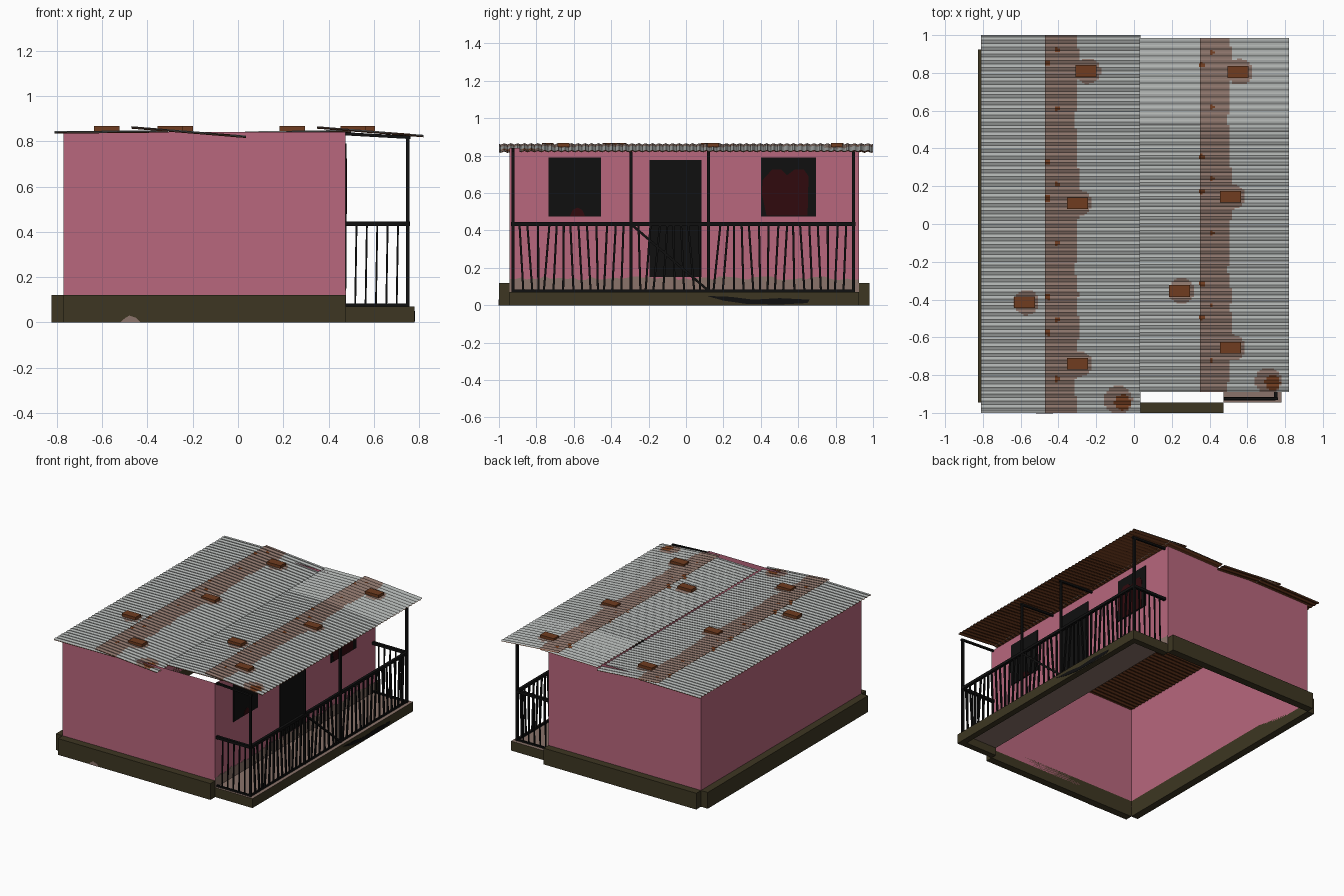
import bpy, bmesh, math, random
from mathutils import Vector

if "Cube" in bpy.data.objects:
    bpy.data.objects.remove(bpy.data.objects["Cube"])

random.seed(4)

def mat(name, r, g, b):
    m = bpy.data.materials.new(name)
    m.diffuse_color = (r, g, b, 1)
    m.use_nodes = True
    m.node_tree.nodes["Principled BSDF"].inputs["Base Color"].default_value = m.diffuse_color
    return m

PINK = mat("pink_plaster", 0.48, 0.135, 0.205)
GREY = mat("zinc_grey", 0.42, 0.44, 0.43)
DIRT = mat("dusty_taupe", 0.26, 0.175, 0.145)
RUST = mat("brick_rust", 0.16, 0.045, 0.014)
OLIVE = mat("dark_olive_concrete", 0.047, 0.037, 0.016)
BLACK = mat("black_iron", 0.005, 0.005, 0.005)
RED = mat("dark_red_cloth", 0.03, 0.003, 0.004)

def finish(name, bm, *mats, fix=True):
    if fix:
        bmesh.ops.recalc_face_normals(bm, faces=bm.faces)
    me = bpy.data.meshes.new(name)
    bm.to_mesh(me)
    bm.free()
    for m in mats:
        me.materials.append(m)
    ob = bpy.data.objects.new(name, me)
    bpy.context.collection.objects.link(ob)
    return ob

def add_box(bm, x0, x1, y0, y1, z0, z1):
    vs = bmesh.ops.create_cube(bm, size=1)["verts"]
    for v in vs:
        v.co = Vector((x0 + (v.co.x + .5) * (x1 - x0),
                       y0 + (v.co.y + .5) * (y1 - y0),
                       z0 + (v.co.z + .5) * (z1 - z0)))

def add_bar(bm, p, q, w):
    # square bar running from p to q
    p, q = Vector(p), Vector(q)
    d = q - p
    rot = d.to_track_quat('Z', 'Y')
    for v in bmesh.ops.create_cube(bm, size=1)["verts"]:
        c = Vector((v.co.x * w, v.co.y * w, v.co.z * d.length))
        v.co = (p + q) / 2 + rot @ c

def box(name, m, *dims):
    bm = bmesh.new()
    add_box(bm, *dims)
    return finish(name, bm, m)

def plate(name, m, pts, axis, at, t):
    # thin outline plate on a wall facing along the axis; pts are (across, z)
    def put(a, z, d):
        return (d, a, z) if axis == 'x' else (a, d, z)
    bm = bmesh.new()
    f = bm.faces.new([bm.verts.new(put(a, z, at)) for a, z in pts])
    ext = bmesh.ops.extrude_face_region(bm, geom=[f])["geom"]
    bmesh.ops.translate(bm, verts=[g for g in ext if isinstance(g, bmesh.types.BMVert)],
                        vec=put(0, 0, t))
    finish(name, bm, m)

# house limits
X0, X1, Y0, Y1 = -0.77, 0.475, -0.945, 0.925
FLOOR, TOP = 0.07, 0.84

# open shell of four thin walls
bm = bmesh.new()
ring = [(X0, Y0), (X1, Y0), (X1, Y1), (X0, Y1)]
lo = [bm.verts.new((x, y, FLOOR)) for x, y in ring]
hi = [bm.verts.new((x, y, TOP)) for x, y in ring]
for i in range(4):
    j = (i + 1) % 4
    bm.faces.new((lo[i], lo[j], hi[j], hi[i]))
finish("walls", bm, PINK, fix=False)

# foundation beams outside the walls
T = 0.055
box("left_foundation", OLIVE, X0 - T, X0, Y0, Y1, 0, 0.12)
box("front_foundation", OLIVE, X0, X1, Y0 - T, Y0, 0, 0.12)
box("back_foundation", OLIVE, X0, X1, Y1, Y1 + T, 0, 0.12)

# porch slab on a rim: dusty top and underside, concrete edges
slab = box("porch_slab", DIRT, X1, 0.78, Y0, Y1, 0.058, FLOOR)
slab.data.materials.append(OLIVE)
for p in slab.data.polygons:
    p.material_index = 0 if abs(p.normal.z) > 0.5 else 1
bm = bmesh.new()
add_box(bm, 0.735, 0.78, Y0, Y1, 0, 0.058)
add_box(bm, X1, 0.735, Y0, Y0 + 0.045, 0, 0.058)
add_box(bm, X1, 0.735, Y1 - 0.045, Y1, 0, 0.058)
finish("porch_rim", bm, OLIVE)

# dirt splash along the foot of the porch wall, stains on the concrete
edge = [(Y1 - i * (Y1 - Y0) / 60, 0.145 + random.uniform(-.012, .012)) for i in range(61)]
plate("wall_dirt", DIRT, [(Y0, FLOOR), (Y1, FLOOR)] + edge, 'x', X1, 0.002)
plate("porch_stain", BLACK, [(.11, .05), (.2, .025), (.32, .008), (.5, .004), (.65, .012),
                             (.66, .03), (.5, .038), (.36, .03), (.24, .045)], 'x', 0.78, 0.002)
plate("front_stain", DIRT, [(-.52, 0), (-.43, 0), (-.45, .02), (-.48, .03), (-.5, .018)],
      'y', Y0 - T, -0.002)

# door, windows and the cloth behind them
def opening(name, a, b, c, d):
    box(name, BLACK, X1, X1 + 0.005, a, b, c, d)
opening("left_window", -0.735, -0.455, 0.475, 0.79)
opening("right_window", 0.40, 0.695, 0.475, 0.79)
opening("door", -0.195, 0.083, 0.15, 0.778)
plate("large_curtain", RED, [(.43, .48), (.65, .48), (.655, .69), (.63, .725), (.58, .725),
                             (.54, .695), (.51, .725), (.46, .725), (.41, .67), (.405, .6)],
      'x', X1 + 0.005, 0.002)
plate("small_curtain", RED, [(-.62, .478), (-.54, .478), (-.555, .51), (-.58, .522), (-.605, .51)],
      'x', X1 + 0.005, 0.002)

# porch posts with roof arms
PX, RAIL = 0.75, 0.435
posts = [-0.925, -0.295, 0.12, 0.895]
bm = bmesh.new()
for y in posts:
    add_bar(bm, (PX, y, FLOOR), (PX, y, 0.822), 0.016)
    add_bar(bm, (X1, y, 0.833), (PX + 0.012, y, 0.817), 0.014)
finish("posts_and_arms", bm, BLACK)

# rails and gate brace
bm = bmesh.new()
for z, w in ((RAIL, 0.02), (0.077, 0.012)):
    add_bar(bm, (PX, posts[0], z), (PX, posts[3], z), w)
    for y in (posts[0], posts[3]):
        add_bar(bm, (X1, y, z), (PX, y, z), w)
add_bar(bm, (PX, -0.29, 0.43), (PX, 0.12, 0.078), 0.013)
finish("rails", bm, BLACK)

# leaning balusters
bm = bmesh.new()
for a, b in zip(posts, posts[1:]):
    n = round((b - a) / 0.045)
    for i in range(1, n):
        y = a + (b - a) * i / n
        lean = 0.014 * math.sin(i * 0.9 + a * 3) + random.uniform(-.006, .006)
        add_bar(bm, (PX, y - lean, 0.075), (PX, y + lean, RAIL), 0.011)
for y in (posts[0], posts[3]):
    for i in range(1, 6):
        x = X1 + (PX - X1) * i / 6
        add_bar(bm, (x - .003, y, 0.075), (x + .003, y, RAIL), 0.008)
finish("balusters", bm, BLACK)

# roof stains: (x, y, radius); bricks sit at the first group
bricks = [(-.255, .81), (-.30, .11), (-.30, -.74), (-.58, -.415),
          (.55, .805), (.51, .145), (.24, -.355), (.51, -.655)]
halos = [(x + .01, y, .068) for x, y in bricks] + [(-.085, -.93, .075), (.71, -.83, .07)]
spots = [(-.06, -.945, .042), (.735, -.84, .04)]
for y in (.85, .33, .135, -.385, -.575):
    spots += [(-.455, y, .017), (.36, y * .94 + .045, .014)]
for y in (.92, .61, .21, -.1, -.505, -.82):
    spots += [(-.41, y, .014), (.41, y * .94 + .045, .012)]

def inside(x, y, discs):
    return any((x - a) ** 2 + (y - b) ** 2 < r * r for a, b, r in discs)

def sheet(name, x0, x1, z0, z1, y0, y1, band):
    # corrugated sheet, ridges along x; top coloured by stain rule, underside rust
    nx, ny = round((x1 - x0) / 0.013), round((y1 - y0) / 0.009)
    bm = bmesh.new()
    for down, cols in ((0, nx), (0.004, 1)):
        grid = []
        for i in range(cols + 1):
            u = i / cols
            x = x0 + (x1 - x0) * u
            row = []
            for j in range(ny + 1):
                y = y0 + (y1 - y0) * j / ny
                z = z0 + (z1 - z0) * u + 0.0035 * math.cos(math.tau * y / 0.036)
                row.append(bm.verts.new((x, y, z - down)))
            grid.append(row)
        for i in range(cols):
            for j in range(ny):
                q = [grid[i][j], grid[i + 1][j], grid[i + 1][j + 1], grid[i][j + 1]]
                f = bm.faces.new(q[::-1] if down else q)
                c = f.calc_center_median()
                wave = 0.008 * math.sin(c.y * 9) + 0.004 * math.sin(c.y * 31)
                if down or inside(c.x, c.y, spots):
                    f.material_index = 2
                elif c.x - x0 < band + wave or inside(c.x, c.y, halos):
                    f.material_index = 1
    finish(name, bm, GREY, DIRT, RUST, fix=False)

sheet("left_lower_sheet", -.81, -.31, .841, .846, -1, 1, -1)
sheet("left_upper_sheet", -.47, .035, .863, .822, -1, 1, .17)
sheet("right_lower_sheet", .03, .50, .84, .847, -.89, .985, -1)
sheet("right_upper_sheet", .35, .82, .863, .825, -.89, .985, .16)

# loose bricks holding the roof down
bm = bmesh.new()
for x, y in bricks:
    z = 0.846
    add_box(bm, x - .056, x + .056, y - .031, y + .031, z, z + .021)
finish("roof_bricks", bm, RUST)
